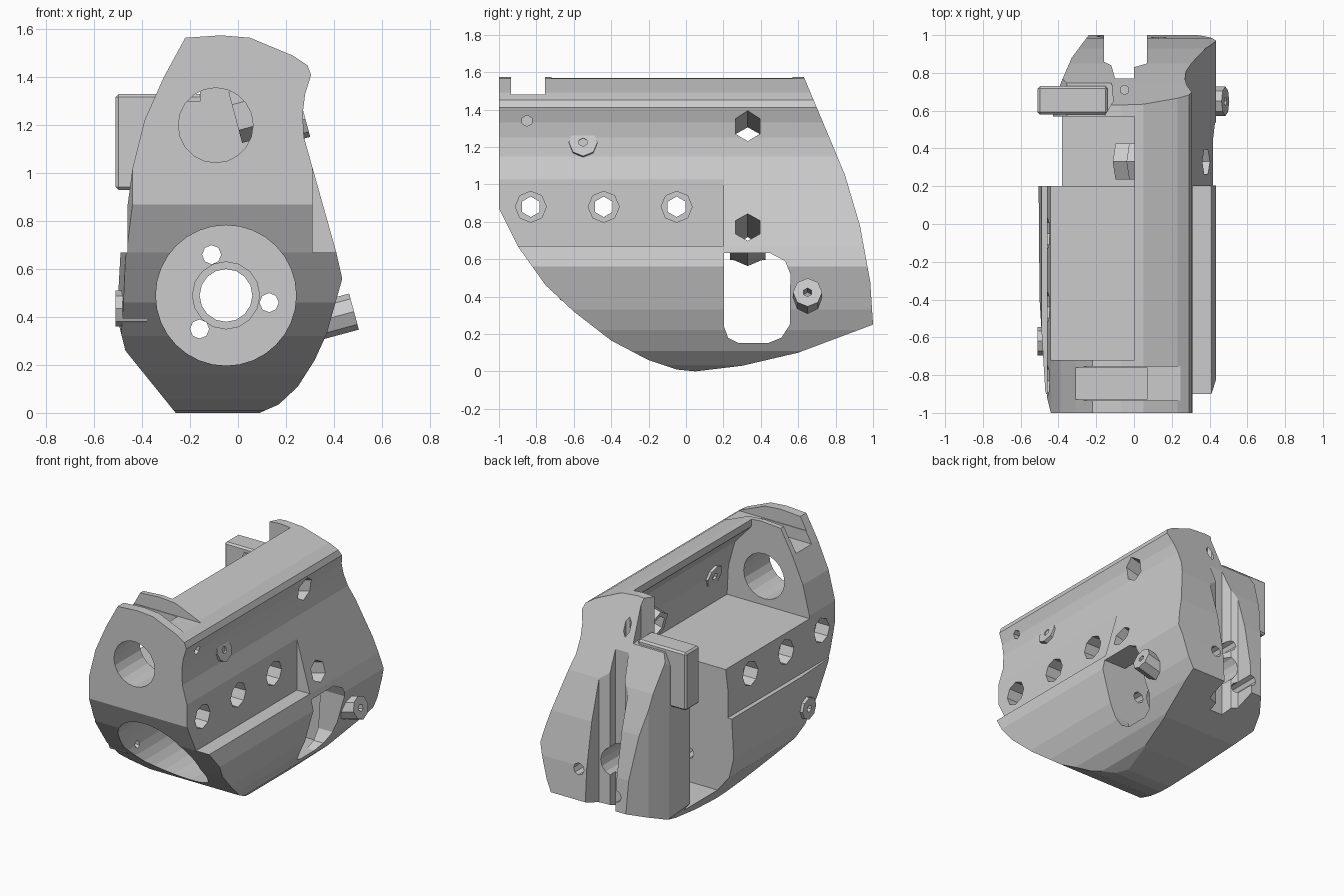
import bpy, bmesh
from mathutils import Vector

if "Cube" in bpy.data.objects:
    bpy.data.objects.remove(bpy.data.objects["Cube"])


def prism(name, pts, axis, lo, hi):
    """Extrude a 2D profile along an axis (x: y,z points; y: x,z; z: x,y)."""
    place = {'x': lambda p, t: (t, p[0], p[1]),
             'y': lambda p, t: (p[0], t, p[1]),
             'z': lambda p, t: (p[0], p[1], t)}[axis]
    bm = bmesh.new()
    a = [bm.verts.new(place(p, lo)) for p in pts]
    b = [bm.verts.new(place(p, hi)) for p in pts]
    bm.faces.new(a)
    bm.faces.new(b[::-1])
    for i in range(len(pts)):
        j = (i + 1) % len(pts)
        bm.faces.new((a[i], b[i], b[j], a[j]))
    bmesh.ops.recalc_face_normals(bm, faces=bm.faces)
    return finish(name, bm)


def finish(name, bm):
    me = bpy.data.meshes.new(name)
    bm.to_mesh(me)
    bm.free()
    ob = bpy.data.objects.new(name, me)
    bpy.context.collection.objects.link(ob)
    return ob


def box(name, x0, x1, y0, y1, z0, z1):
    return prism(name, [(x0, y0), (x1, y0), (x1, y1), (x0, y1)], 'z', z0, z1)


def rod(name, start, end, r, n):
    """Cylinder between two points."""
    s, e = Vector(start), Vector(end)
    bm = bmesh.new()
    bmesh.ops.create_cone(bm, cap_ends=True, segments=n, radius1=r, radius2=r, depth=(e - s).length)
    bm.transform((e - s).to_track_quat('Z', 'Y').to_matrix().to_4x4())
    bmesh.ops.translate(bm, verts=bm.verts, vec=(s + e) / 2)
    return finish(name, bm)


def combine(target, tool, op='DIFFERENCE'):
    """Apply a boolean and throw the tool away."""
    tool.hide_render = True
    m = target.modifiers.new(op.lower(), 'BOOLEAN')
    m.operation, m.solver, m.object = op, 'EXACT', tool
    bpy.context.view_layer.objects.active = target
    bpy.ops.object.modifier_apply(modifier=m.name)
    bpy.data.objects.remove(tool, do_unlink=True)


# Main body: front section, side profile and plan intersected
section = [(-.26, 0), (.09, 0), (.17, .035), (.25, .11), (.32, .22), (.37, .33), (.435, .56),
           (.41, .67), (.275, 1.15), (.27, 1.25), (.28, 1.33), (.305, 1.41), (.29, 1.45),
           (.23, 1.49), (.05, 1.565), (-.07, 1.575), (-.22, 1.565), (-.31, 1.4), (-.39, 1.22),
           (-.44, 1.02), (-.46, .87), (-.46, .67), (-.49, .67), (-.505, .4), (-.47, .26)]
side = [(-1, 1.6), (-1, .87), (-.9, .67), (-.75, .46), (-.6, .32), (-.4, .165), (-.2, .06),
        (-.05, .01), (.05, 0), (.3, .03), (.6, .1), (1, .25), (.985, .48), (.93, .78),
        (.85, 1.05), (.75, 1.29), (.63, 1.575), (.6, 1.6)]
plan = [(-.44, -1), (-.47, -.88), (-.5, -.4), (-.505, .2), (-.43, .57), (-.39, .74),
        (-.33, .88), (-.24, 1), (.5, 1), (.5, -1)]
body = prism('housing_body', section, 'y', -1.1, 1.1)
combine(body, prism('side_limit', side, 'x', -1, 1), 'INTERSECT')
combine(body, prism('plan_limit', plan, 'z', -.1, 1.7), 'INTERSECT')

# Open battery-style compartment and deep gear bay, both undercut beneath the top rail
undercut = [(.18, 1.2), (.13, 1.38), (.002, 1.52), (0, 2), (-1, 2)]
combine(body, prism('compartment', [(-1, 1), (.19, 1)] + undercut, 'y', -.72, .3))
combine(body, prism('gear_bay', [(-1, .15), (.22, .15), (.25, .7)] + undercut, 'y', .2, .57))

# Rounded window through both sides
window = [(.203, .24), (.225, .18), (.28, .152), (.44, .152), (.51, .18), (.555, .25),
          (.558, .52), (.53, .59), (.45, .632), (.203, .632)]
combine(body, prism('window', window, 'x', -1, 1))

# Right-hand ledge, front top notch, rear slot and rear-left shoulder
combine(body, box('ledge', .31, 1, -1.1, .2, .67, 1.2))
combine(body, box('top_notch', -1, 1, -.935, -.755, 1.48, 2))
combine(body, box('notch_pocket', -.31, .07, -.93, -.76, 1.4, 2))
slot = [(-.16, 1.2), (-.16, .86), (-.12, .84), (-.1, .77), (0, .77), (0, .83), (.07, .85), (.07, 1.2)]
combine(body, prism('rear_slot', slot, 'z', -.1, 2))
combine(body, prism('shoulder', [(-1, .5), (-.2, .5), (-.11, .65), (-.16, 1.2), (-1, 1.2)], 'z', 1.3, 2))

# Nut sleeves reaching into the gear bay from the right wall
tilt = Vector((.966, 0, .26))
nuts = [(Vector((.24, .33, 1.3)), .26), (Vector((.38, .33, .77)), .48)]
for c, reach in nuts:
    combine(body, rod('nut_sleeve', c - tilt * reach, c - tilt * .03, .11, 6), 'UNION')
    combine(body, rod('nut_hole', c - tilt * .7, c + tilt * .2, .075, 6))

# Deep round motor bore at the front with through holes in its end wall
cx, cz = -.05, .49
combine(body, rod('motor_bore', (cx, -1.3, cz), (cx, .1, cz), .293, 32))
combine(body, rod('bore_step', (cx, -.2, cz), (cx, .14, cz), .14, 16))
combine(body, rod('shaft_bore', (cx, -1.3, cz), (cx, 1.3, cz), .11, 16))
for x, z in [(-.11, .66), (.13, .46), (-.16, .35)]:
    combine(body, rod('motor_screw', (x, -1.3, z), (x, 1.3, z), .04, 8))
combine(body, rod('front_bore', (-.093, -1.3, 1.2), (-.093, -.6, 1.2), .156, 20))

# Three cross holes, counterbored on both sides
for y in (-.83, -.44, -.05):
    combine(body, rod('cross_hole', (-1, y, .88), (1, y, .88), .055, 6))
    combine(body, rod('right_counterbore', (.2, y, .88), (1, y, .88), .083, 8))
    combine(body, rod('left_counterbore', (-1, y, .88), (-.36, y, .88), .083, 8))

# Small pilot holes
combine(body, rod('pilot_hole', (.2, -.85, 1.34), (1, -.85, 1.34), .03, 6))
combine(body, rod('post_hole', (-.05, .71, 1.1), (-.05, .71, 2), .025, 6))

# Screw bosses with bores: centre, outward direction, inner and outer length, radius
bosses = [('lower_boss', (.4, .65, .4), tilt, .12, .087, .078),
          ('upper_boss', (.26, -.55, 1.22), tilt, .1, .022, .077),
          ('left_boss', (-.48, -.62, .435), Vector((-1, 0, 0)), .1, .03, .075)]
for name, c, way, inner, outer, r in bosses:
    c = Vector(c)
    boss = rod(name, c - way * inner, c + way * outer, r, 8)
    combine(boss, rod('bore', c - way * .3, c + way * .3, .024, 6))
combine(body, rod('left_pilot', (-.7, -.62, .435), (-.3, -.62, .435), .024, 6))

# Side peg at the rear left
peg = box('side_peg', -.51, -.14, .58, .73, .93, 1.33)
bev = peg.modifiers.new('edges', 'BEVEL')
bev.width, bev.segments = .012, 1
